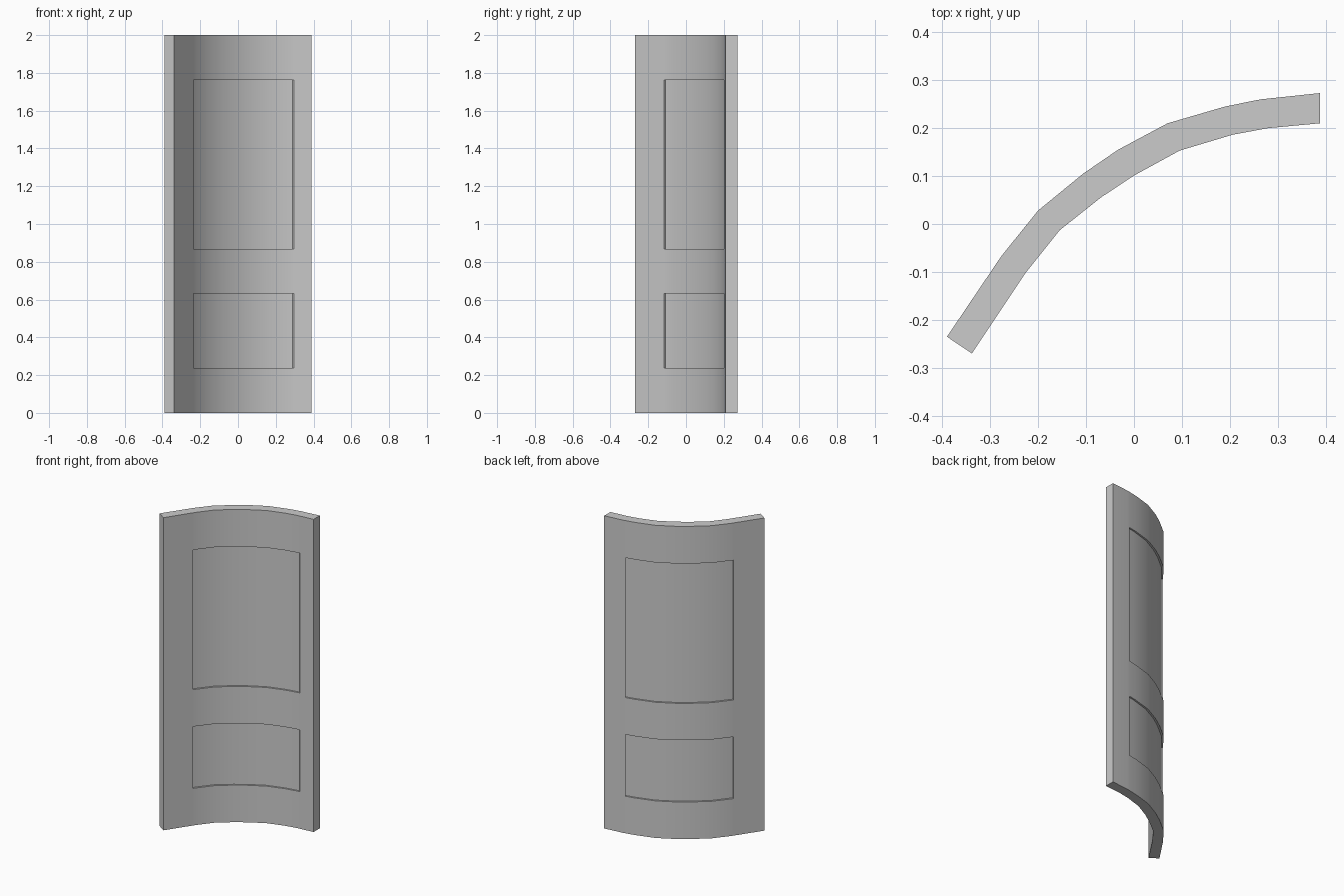
import bpy, bmesh
from mathutils import Vector

if "Cube" in bpy.data.objects:
    bpy.data.objects.remove(bpy.data.objects["Cube"])

# Door cross-section in plan: concave front side and convex back side
# (the 2nd and 2nd-to-last style panel borders are included as points)
front = [(-.338, -.27), (-.236, -.117), (-.226, -.102), (-.155, -.013), (-.068, .056),
         (0, .101), (.095, .153), (.205, .186), (.28, .2), (.296, .2014), (.388, .21)]
back = [(-.39, -.235), (-.282, -.075), (-.275, -.065), (-.2, .028), (-.106, .105),
        (-.033, .155), (.07, .21), (.19, .245), (.248, .2567), (.265, .26), (.388, .273)]
rows = [0, .237, .632, .868, 1.762, 2]
panel_rows = (1, 3)
depth = .0085
loop = front + back[::-1]
n = len(loop)

bm = bmesh.new()
grid = [[bm.verts.new((x, y, z)) for x, y in loop] for z in rows]

# Curved walls, remembering the faces that become recessed panels
last = len(front) - 1
front_cols = range(1, last - 1)                  # between the front borders
back_cols = range(n - 1 - 8, n - 2)              # between the back borders
recess = {}
for r in range(len(rows) - 1):
    for i in range(n):
        j = (i + 1) % n
        f = bm.faces.new((grid[r][i], grid[r][j], grid[r + 1][j], grid[r + 1][i]))
        if r in panel_rows and i in front_cols:
            recess.setdefault((r, 1), []).append(f)
        elif r in panel_rows and i in back_cols:
            recess.setdefault((r, -1), []).append(f)

# Top and bottom edges of the door
bm.faces.new(grid[-1])
bm.faces.new(grid[0][::-1])

# Sink the four panels straight through the door's facing direction
for (r, side), faces in recess.items():
    out = bmesh.ops.extrude_face_region(bm, geom=faces)
    verts = [v for v in out["geom"] if isinstance(v, bmesh.types.BMVert)]
    bmesh.ops.translate(bm, verts=verts, vec=Vector((-depth, depth, 0)) * side)
    old = [f for f in faces if f.is_valid]
    if old:
        bmesh.ops.delete(bm, geom=old, context="FACES")
bmesh.ops.recalc_face_normals(bm, faces=bm.faces)

mesh = bpy.data.meshes.new("curved_door")
bm.to_mesh(mesh)
bm.free()
door = bpy.data.objects.new("curved_door", mesh)
bpy.context.collection.objects.link(door)
bpy.context.view_layer.objects.active = door
door.select_set(True)
bpy.ops.object.shade_smooth_by_angle()
